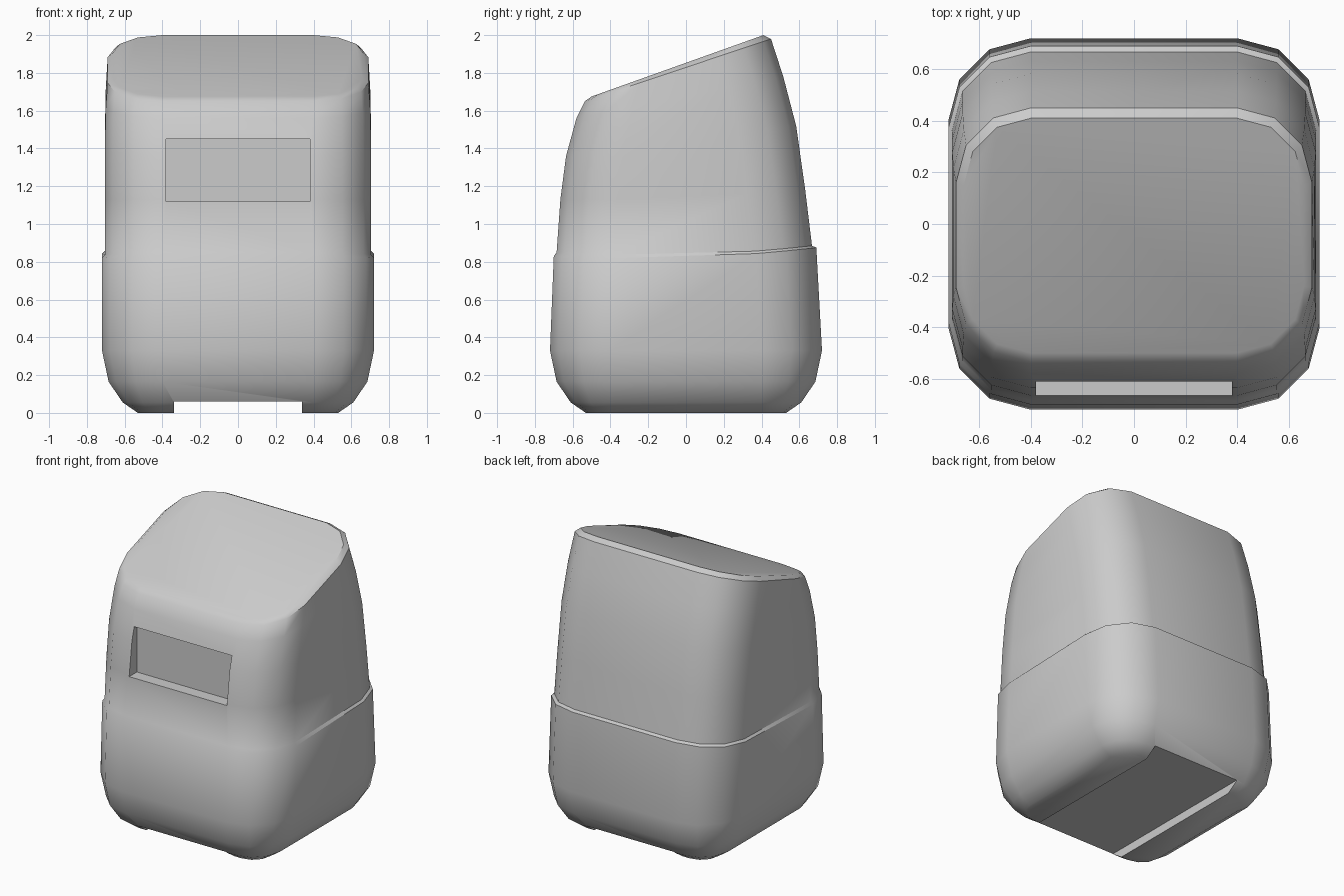
import bpy, bmesh, math

cube = bpy.data.objects.get("Cube")
if cube:
    bpy.data.objects.remove(cube, do_unlink=True)

grey = bpy.data.materials.new("plain_grey")
grey.use_nodes = True
grey.diffuse_color = (0.6, 0.6, 0.6, 1)
grey.node_tree.nodes["Principled BSDF"].inputs["Base Color"].default_value = (0.6, 0.6, 0.6, 1)

FLAT = 0.4  # half width of the straight front and back edges


def ring(bm, half_x, front, back, sag=0):
    """Rounded rectangle, tilted so it runs from front (y, z) to back (y, z)."""
    r = half_x - FLAT
    (y0, z0), (y1, z1) = front, back
    verts = []
    for quarter in range(4):
        sx = 1 if quarter in (0, 3) else -1
        edge_y = y1 if quarter < 2 else y0
        sy = 1 if quarter < 2 else -1
        for step in range(4):
            a = math.radians(90 * quarter + 30 * step)
            x = sx * FLAT + r * math.cos(a)
            y = edge_y - sy * r + r * math.sin(a)
            t = (y - y0) / (y1 - y0)
            verts.append(bm.verts.new((x, y, z0 + (z1 - z0) * t - sag * 4 * t * (1 - t))))
    return verts


def box(name, lo, hi):
    bm = bmesh.new()
    bmesh.ops.create_cube(bm, size=1)
    for v in bm.verts:
        v.co = [l + (h - l) * (c + 0.5) for l, h, c in zip(lo, hi, v.co)]
    mesh = bpy.data.meshes.new(name)
    bm.to_mesh(mesh)
    bm.free()
    obj = bpy.data.objects.new(name, mesh)
    bpy.context.collection.objects.link(obj)
    obj.hide_render = True
    return obj


# Levels from the floor to the slanted lid: half width, front edge, back edge, sag
levels = [
    # rounded base
    (0.53, (-0.53, 0), (0.53, 0), 0),
    (0.61, (-0.61, 0.055), (0.61, 0.055), 0),
    (0.685, (-0.685, 0.165), (0.685, 0.165), 0),
    (0.72, (-0.72, 0.33), (0.72, 0.33), 0),
    (0.72, (-0.70, 0.83), (0.69, 0.875), 0.03),
    # ledge and upper shell
    (0.705, (-0.685, 0.85), (0.667, 0.885), 0.03),
    (0.705, (-0.665, 1.13), (0.63, 1.19), 0.02),
    (0.705, (-0.635, 1.36), (0.583, 1.52), 0),
    (0.70, (-0.58, 1.56), (0.515, 1.78), 0),
    (0.69, (-0.535, 1.65), (0.45, 1.98), 0),
    # lid
    (0.66, (-0.50, 1.675), (0.41, 2.0), 0),
]

bm = bmesh.new()
rings = [ring(bm, *level) for level in levels]
for low, high in zip(rings, rings[1:]):
    n = len(low)
    for i in range(n):
        j = (i + 1) % n
        bm.faces.new((low[i], low[j], high[j], high[i]))
bm.faces.new(rings[0][::-1])
bm.faces.new(rings[-1])
bmesh.ops.recalc_face_normals(bm, faces=bm.faces)
mesh = bpy.data.meshes.new("body")
bm.to_mesh(mesh)
bm.free()
mesh.materials.append(grey)
body = bpy.data.objects.new("body", mesh)
bpy.context.collection.objects.link(body)
bpy.context.view_layer.objects.active = body
body.select_set(True)

# Front window recess and the channel under the base
cutters = [
    box("window_cutter", (-0.38, -0.9, 1.12), (0.38, -0.58, 1.45)),
    box("channel_cutter", (-0.34, -1, -0.1), (0.34, 1, 0.06)),
]
for cutter in cutters:
    cutter.data.materials.append(grey)
    cut = body.modifiers.new(cutter.name, "BOOLEAN")
    cut.operation = "DIFFERENCE"
    cut.solver = "EXACT"
    cut.object = cutter
    bpy.ops.object.modifier_apply(modifier=cut.name)
    bpy.data.objects.remove(cutter, do_unlink=True)

bpy.ops.object.shade_smooth_by_angle(angle=math.radians(38))
